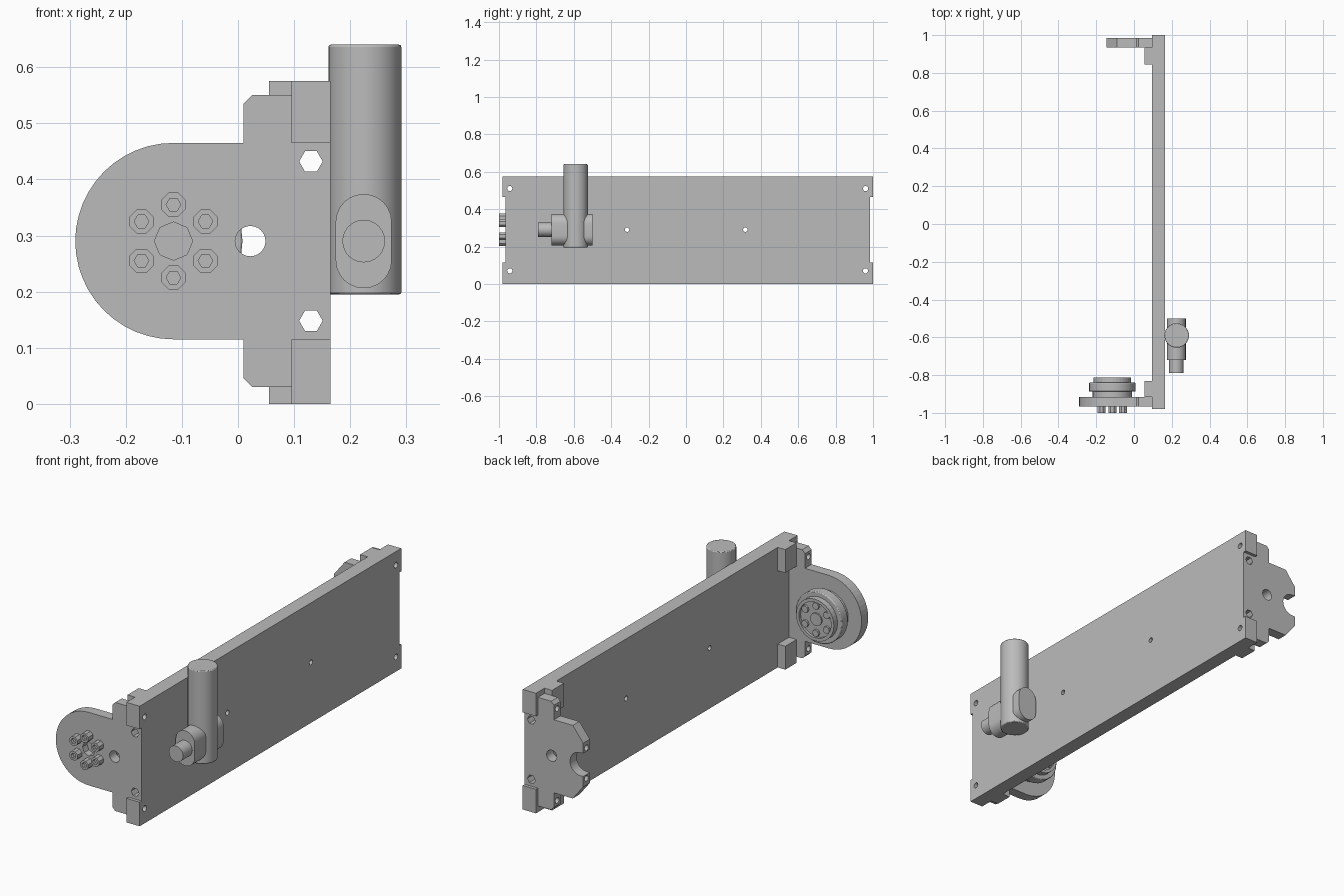
import bpy, bmesh
from math import sin, cos, pi, radians

if "Cube" in bpy.data.objects:
    bpy.data.objects.remove(bpy.data.objects["Cube"])

grey = bpy.data.materials.new("machined_grey")
grey.use_nodes = True
grey.diffuse_color = (0.5, 0.5, 0.5, 1)
grey.node_tree.nodes["Principled BSDF"].inputs["Base Color"].default_value = (0.5, 0.5, 0.5, 1)

MID = 0.29      # mid height of the assembly
HUB = -0.115    # x of the rotary hub


def arc(cx, cy, r, n=32, start=0.0, end=2 * pi, closed=True):
    steps = n if closed else n - 1
    return [(cx + r * cos(start + (end - start) * i / steps),
             cy + r * sin(start + (end - start) * i / steps)) for i in range(n)]


def rect(a0, b0, a1, b1):
    return [(a0, b0), (a1, b0), (a1, b1), (a0, b1)]


def prism(name, pts, axis, lo, hi, smooth=False, bevel=0.0):
    """Extrude a 2D outline along an axis."""
    place = {"x": lambda a, b, d: (d, a, b),
             "y": lambda a, b, d: (a, d, b),
             "z": lambda a, b, d: (a, b, d)}[axis]
    bm = bmesh.new()
    ends = [[bm.verts.new(place(a, b, d)) for a, b in pts] for d in (lo, hi)]
    bm.faces.new(ends[0])
    bm.faces.new(ends[1][::-1])
    for i in range(len(pts)):
        j = (i + 1) % len(pts)
        bm.faces.new((ends[0][i], ends[1][i], ends[1][j], ends[0][j]))
    bmesh.ops.recalc_face_normals(bm, faces=bm.faces)
    mesh = bpy.data.meshes.new(name)
    bm.to_mesh(mesh)
    bm.free()
    mesh.materials.append(grey)
    ob = bpy.data.objects.new(name, mesh)
    bpy.context.collection.objects.link(ob)
    if bevel:
        mod = ob.modifiers.new("edge", "BEVEL")
        mod.width, mod.segments = bevel, 2
        mod.limit_method, mod.angle_limit = "ANGLE", radians(50)
    if smooth:
        activate(ob)
        bpy.ops.object.shade_smooth_by_angle(angle=radians(35))
    return ob


def activate(ob):
    bpy.ops.object.select_all(action="DESELECT")
    ob.select_set(True)
    bpy.context.view_layer.objects.active = ob


def cut(ob, *cutters):
    for c in cutters:
        mod = ob.modifiers.new("cut", "BOOLEAN")
        mod.operation, mod.solver, mod.object = "DIFFERENCE", "EXACT", c
        activate(ob)
        bpy.ops.object.modifier_apply(modifier=mod.name)


def mirror_z(pts):
    """Append the outline reflected about the mid height."""
    return pts + [(a, 2 * MID - b) for a, b in reversed(pts)]


# Cutters: long bolt bores, cross bolt holes, plate pin holes, end notches
bores = [prism("bore", arc(0.13, MID + s * 0.142, 0.021, 6), "y", -1.2, 1.2) for s in (-1, 1)]
axle_hole = prism("axle_hole", arc(0.022, MID, 0.027, 24), "y", -1.2, 1.2)
cross = [prism("cross_hole", arc(y, MID + s * 0.22, 0.014, 12), "x", -0.5, 0.5)
         for y in (-0.942, 0.96) for s in (-1, 1)]
pins = [prism("pin_hole", arc(y, MID, 0.012, 12), "x", -0.5, 0.5) for y in (-0.315, 0.317)]
notches = [prism("notch", rect(y0, 0.115, y1, 0.465), "x", 0, 0.3)
           for y0, y1 in ((-1.1, -0.915), (0.935, 1.1))]
tip_holes = [prism("tip_hole", arc(0.96, MID + s * 0.073, 0.014, 12), "x", -0.2, -0.1)
             for s in (-1, 1)]
hub_bore = prism("hub_bore", arc(HUB, MID, 0.034, 8), "y", -1.1, -0.93)
face_recess = prism("face_recess", arc(HUB, MID, 0.085, 32), "y", -0.825, -0.7)

# Long base plate
plate = prism("base_plate", rect(-0.98, 0, 1.0, 0.575), "x", 0.095, 0.165)
cut(plate, *notches, *bores, *cross, *pins)

# Corner blocks that back the end brackets
for end, y0, y1 in (("front", -0.915, -0.83), ("rear", 0.845, 0.935)):
    for level, z0, z1 in (("lower", 0, 0.112), ("upper", 0.463, 0.575)):
        prism(f"{end}_{level}_block", rect(y0, z0, y1, z1), "x", 0.055, 0.095)

# Shared bracket outline: mounting edge, ear with chamfer
ear = [(0.165, 0.465), (0.095, 0.465), (0.095, 0.55), (0.025, 0.55), (0.01, 0.535), (0.01, 0.465)]

# Front bracket with rounded nose
nose = arc(HUB, MID, 0.175, 13, pi / 2, pi, closed=False)[:-1]
front = prism("front_bracket", mirror_z(ear + nose + [(-0.29, MID + 0.003)]), "y", -0.965, -0.915)
cut(front, *bores, axle_hole, *cross, hub_bore)

# Rear bracket with open bearing saddle
saddle = arc(-0.13, MID, 0.055, 9, pi / 2, 0.05, closed=False)
rear = prism("rear_bracket",
             mirror_z(ear + [(-0.09, 0.465), (-0.145, 0.395), (-0.145, 0.345)] + saddle),
             "y", 0.935, 0.985)
cut(rear, *bores, axle_hole, *cross, *tip_holes)

# Rotary hub: neck, disc, raised rim and centre boss
prism("hub_neck", arc(HUB, MID, 0.104), "y", -0.917, -0.885, True)
prism("hub_disc", arc(HUB, MID, 0.123), "y", -0.887, -0.84, True, 0.004)
rim = prism("hub_rim", arc(HUB, MID, 0.1), "y", -0.842, -0.812)
cut(rim, face_recess)
prism("hub_boss", arc(HUB, MID, 0.03, 16), "y", -0.842, -0.818)

# Hub bolts: heads on the front face, ends inside the rim
for dx, dz in ((0, 0.065), (0, -0.065), (-0.057, 0.035), (0.057, 0.035),
               (-0.057, -0.035), (0.057, -0.035)):
    x, z = HUB + dx, MID + dz
    head = prism("bolt_head", arc(x, z, 0.023, 8, pi / 8, pi / 8 + 2 * pi), "y", -1.0, -0.964)
    socket = prism("socket", arc(x, z, 0.013, 6), "y", -1.1, -0.985)
    cut(head, socket)
    bpy.data.objects.remove(socket)
    prism("bolt_end", arc(x, z, 0.017, 8), "y", -0.842, -0.815)

# Upright motor with its cross gearbox and output shaft
prism("motor_body", arc(0.226, -0.59, 0.065, 32), "z", 0.195, 0.64, True, 0.004)
gear = (arc(0.224, MID + 0.034, 0.05, 13, 0, pi, closed=False)
        + arc(0.224, MID - 0.034, 0.05, 13, pi, 2 * pi, closed=False))
prism("gearbox", gear, "y", -0.72, -0.5, True)
prism("output_shaft", arc(0.224, MID, 0.038, 24), "y", -0.79, -0.715, True)

# Remove the cutters
for c in (*bores, axle_hole, *cross, *pins, *notches, *tip_holes, hub_bore, face_recess):
    bpy.data.objects.remove(c)
